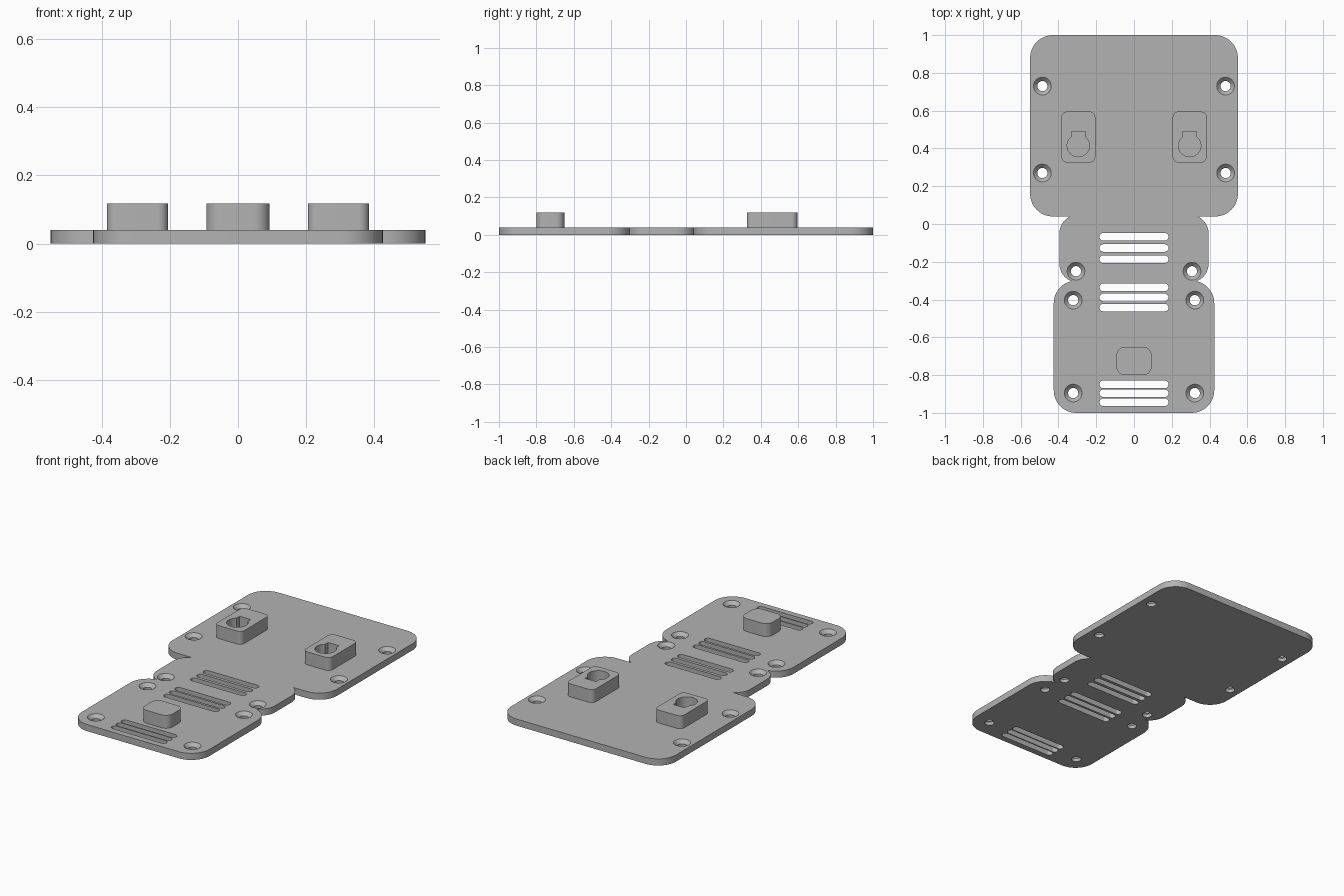
import bpy, bmesh, math

if "Cube" in bpy.data.objects:
    bpy.data.objects.remove(bpy.data.objects["Cube"])

T = 0.04      # plate thickness
TOP = 0.118   # top of the raised bosses

grey = bpy.data.materials.new("plain grey")
grey.diffuse_color = (0.45, 0.45, 0.45, 1)
grey.use_nodes = True
grey.node_tree.nodes["Principled BSDF"].inputs["Base Color"].default_value = grey.diffuse_color


def rounded_rect(cx, cy, w, h, r, n=12):
    """Counter-clockwise outline of a rectangle with round corners."""
    pts = []
    for k, (sx, sy) in enumerate([(1, 1), (-1, 1), (-1, -1), (1, -1)]):
        for i in range(n + 1):
            a = math.pi / 2 * (k + i / n)
            pts.append((cx + sx * (w / 2 - r) + r * math.cos(a),
                        cy + sy * (h / 2 - r) + r * math.sin(a)))
    return pts


def circle(cx, cy, r, n=32):
    return [(cx + r * math.cos(2 * math.pi * i / n),
             cy + r * math.sin(2 * math.pi * i / n)) for i in range(n)]


def loft(bm, layers):
    """Closed solid through matching outlines given as (points, z)."""
    rings = [[bm.verts.new((x, y, z)) for x, y in pts] for pts, z in layers]
    bm.faces.new(rings[0][::-1])
    bm.faces.new(rings[-1])
    n = len(rings[0])
    for lo, hi in zip(rings, rings[1:]):
        for i in range(n):
            j = (i + 1) % n
            bm.faces.new((lo[i], lo[j], hi[j], hi[i]))


def make(name, solids):
    bm = bmesh.new()
    for layers in solids:
        loft(bm, layers)
    bmesh.ops.remove_doubles(bm, verts=bm.verts, dist=1e-5)
    bmesh.ops.recalc_face_normals(bm, faces=bm.faces)
    me = bpy.data.meshes.new(name)
    bm.to_mesh(me)
    bm.free()
    me.materials.append(grey)
    ob = bpy.data.objects.new(name, me)
    bpy.context.collection.objects.link(ob)
    return ob


def activate(ob):
    bpy.ops.object.select_all(action='DESELECT')
    ob.select_set(True)
    bpy.context.view_layer.objects.active = ob


def combine(ob, tool, op):
    """Apply a boolean and discard the tool object."""
    tool.hide_render = True
    activate(ob)
    m = ob.modifiers.new("bool", 'BOOLEAN')
    m.operation, m.object, m.solver = op, tool, 'EXACT'
    bpy.ops.object.modifier_apply(modifier=m.name)
    bpy.data.objects.remove(tool)


def smooth(ob):
    activate(ob)
    bpy.ops.object.shade_smooth_by_angle(angle=math.radians(30))


def prism(pts, z0, z1):
    return [(pts, z0), (pts, z1)]


# Base plate: large back panel, narrow neck and front panel merged
plate = make("base_plate", [prism(rounded_rect(0, 0.52, 1.10, 0.96, 0.12), 0, T)])
for cy, w, h, r in [(-0.13, 0.79, 0.36, 0.10), (-0.65, 0.85, 0.70, 0.12)]:
    combine(plate, make("panel", [prism(rounded_rect(0, cy, w, h, r), 0, T)]), 'UNION')

# Countersunk screw holes, mirrored left and right
cuts = []
for x, y in [(0.485, 0.73), (0.485, 0.27), (0.307, -0.25), (0.322, -0.403), (0.322, -0.895)]:
    for s in (-1, 1):
        cuts.append([(circle(s * x, y, r), z) for r, z in
                     [(0.027, -0.02), (0.027, 0.02), (0.047, T), (0.047, T + 0.02)]])

# Three groups of three vent slots
for y, step in [(-0.127, 0.059), (-0.389, 0.0535), (-0.896, 0.047)]:
    for k in (-1, 0, 1):
        cuts.append(prism(rounded_rect(0, y + k * step, 0.365, 0.04, 0.0199), -0.02, T + 0.02))
combine(plate, make("plate_cutter", cuts), 'DIFFERENCE')
smooth(plate)

# Keyhole hanger bosses
for side, s in (("left", -1), ("right", 1)):
    cx, cy, r, hw = s * 0.295, 0.415, 0.059, 0.037
    boss = make(side + "_keyhole_boss",
                [prism(rounded_rect(cx, 0.46, 0.18, 0.27, 0.03), T, TOP)])
    a0 = math.acos(hw / r)
    sweep = math.pi + 2 * (math.pi / 2 - a0) + 2 * a0 - 2 * (math.pi / 2 - a0)
    start, end = math.pi - a0, 2 * math.pi + a0
    key = [(cx + r * math.cos(start + (end - start) * i / 32),
            cy + r * math.sin(start + (end - start) * i / 32)) for i in range(33)]
    key += [(cx + hw, 0.49), (cx - hw, 0.49)]
    combine(boss, make("keyhole_cutter", [prism(key, T - 0.02, TOP + 0.02)]), 'DIFFERENCE')
    smooth(boss)

# Solid front boss
smooth(make("front_boss", [prism(rounded_rect(0, -0.725, 0.186, 0.15, 0.045), T, TOP)]))
